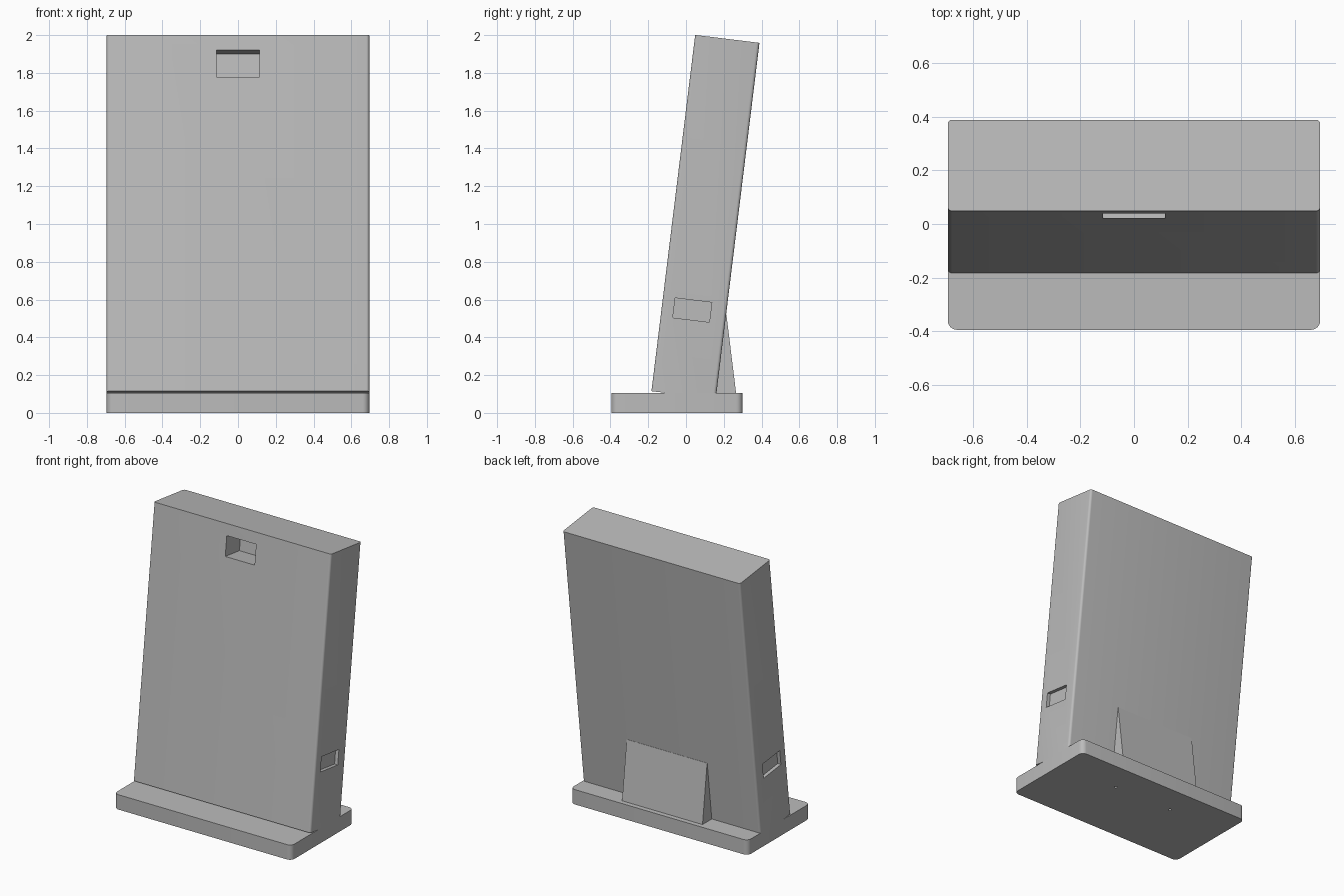
import bpy, bmesh
from math import radians
from mathutils import Matrix

default = bpy.data.objects.get("Cube")
if default:
    bpy.data.objects.remove(default, do_unlink=True)

grey = bpy.data.materials.new("plain grey")
grey.use_nodes = True
colour = (0.5, 0.5, 0.5, 1)
grey.diffuse_color = colour
grey.node_tree.nodes["Principled BSDF"].inputs["Base Color"].default_value = colour

HALF = 0.695          # half width of base and slab
BASE_TOP = 0.105
TILT = Matrix.Translation((0, -0.183, 0.115)) @ Matrix.Rotation(radians(-7), 4, 'X')


def add_object(name, bm, matrix=None):
    bmesh.ops.recalc_face_normals(bm, faces=bm.faces)
    mesh = bpy.data.meshes.new(name)
    bm.to_mesh(mesh)
    bm.free()
    mesh.materials.append(grey)
    obj = bpy.data.objects.new(name, mesh)
    bpy.context.collection.objects.link(obj)
    if matrix:
        obj.matrix_world = matrix
    return obj


def box(name, low, high, matrix=None, radius=0):
    """Box between two corners, with optional rounding of its upright edges."""
    bm = bmesh.new()
    bmesh.ops.create_cube(bm, size=1)
    for v in bm.verts:
        v.co = [lo if c < 0 else hi for c, lo, hi in zip(v.co, low, high)]
    if radius:
        upright = [e for e in bm.edges
                   if abs(e.verts[0].co.z - e.verts[1].co.z) > 0.01]
        bmesh.ops.bevel(bm, geom=upright, offset=radius, segments=6,
                        profile=0.5, affect='EDGES')
    return add_object(name, bm, matrix)


def activate(obj):
    bpy.ops.object.select_all(action='DESELECT')
    obj.select_set(True)
    bpy.context.view_layer.objects.active = obj


def cut(obj, cutters):
    """Carve each cutter out of obj and discard it."""
    activate(obj)
    for cutter in cutters:
        cutter.hide_render = True
        mod = obj.modifiers.new("recess", 'BOOLEAN')
        mod.operation = 'DIFFERENCE'
        mod.solver = 'EXACT'
        mod.object = cutter
        bpy.ops.object.modifier_apply(modifier=mod.name)
        bpy.data.objects.remove(cutter, do_unlink=True)


# Base plate with two small screw holes underneath
base = box("base", (-HALF, -0.395, 0), (HALF, 0.3, BASE_TOP), radius=0.035)
holes = []
for x in (-0.232, 0.232):
    bm = bmesh.new()
    bmesh.ops.create_cone(bm, cap_ends=True, segments=16, radius1=0.01, radius2=0.01,
                          depth=0.1, matrix=Matrix.Translation((x, 0.09, 0)))
    holes.append(add_object("screw_hole_cutter", bm))
cut(base, holes)

# Leaning slab with a deep front slot and a shallow recess on each side
slab = box("leaning_slab", (-HALF, 0, 0), (HALF, 0.343, 1.9), TILT, radius=0.016)
cutters = [box("front_slot_cutter", (-0.115, -0.1, 1.677), (0.115, 0.16, 1.819), TILT)]
for side in (-1, 1):
    xs = sorted((side * (HALF - 0.025), side * (HALF + 0.1)))
    cutters.append(box("side_recess_cutter", (xs[0], 0.065, 0.4),
                       (xs[1], 0.26, 0.505), TILT))
bpy.context.view_layer.update()
cut(slab, cutters)

# Wedge support behind the slab
bm = bmesh.new()
profile = [(0.1, 0.09), (0.267, 0.09), (0.214, 0.52), (0.17, 0.52)]
face = bm.faces.new([bm.verts.new((-0.315, y, z)) for y, z in profile])
grown = bmesh.ops.extrude_face_region(bm, geom=[face])["geom"]
bmesh.ops.translate(bm, vec=(0.63, 0, 0),
                    verts=[g for g in grown if isinstance(g, bmesh.types.BMVert)])
wedge = add_object("rear_wedge_support", bm)

for obj in (base, slab, wedge):
    activate(obj)
    bpy.ops.object.shade_smooth_by_angle(angle=radians(30))
